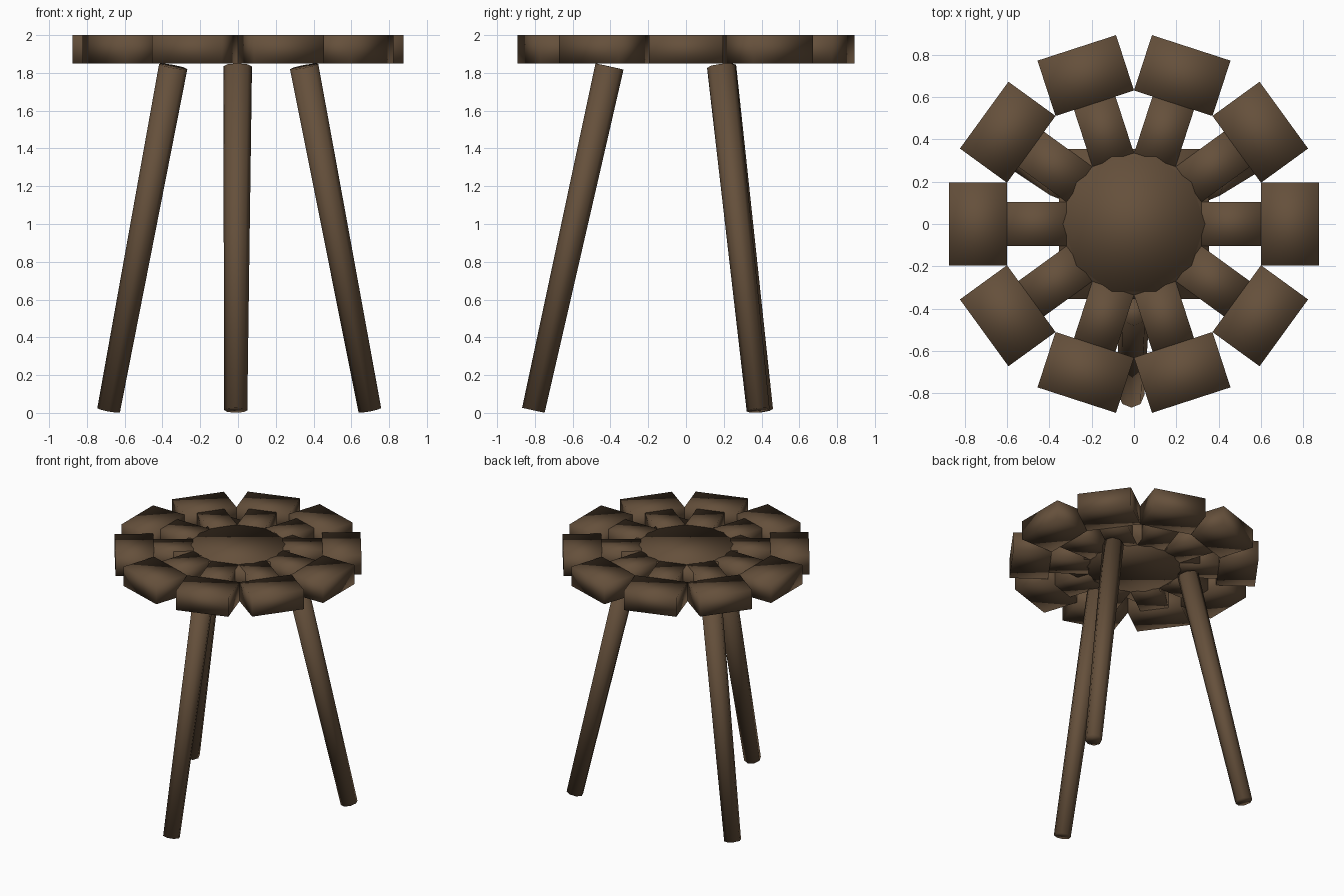
import bpy, bmesh, math
from mathutils import Matrix, Vector

cube = bpy.data.objects.get("Cube")
if cube:
    bpy.data.objects.remove(cube, do_unlink=True)

# Single wood colour
COLOUR = (0.13, 0.08, 0.044, 1.0)
wood = bpy.data.materials.new("dark_brown_wood")
wood.use_nodes = True
wood.diffuse_color = COLOUR
wood.node_tree.nodes["Principled BSDF"].inputs["Base Color"].default_value = COLOUR
wood.node_tree.nodes["Principled BSDF"].inputs["Roughness"].default_value = 0.8

TOP, BOTTOM = 2.0, 1.85
SIDES = 10


def finish(name, bm):
    """Turn a bmesh into a softly shaded wooden part."""
    bmesh.ops.recalc_face_normals(bm, faces=bm.faces)
    for face in bm.faces:
        face.smooth = True
    mesh = bpy.data.meshes.new(name)
    bm.to_mesh(mesh)
    bm.free()
    mesh.materials.append(wood)
    obj = bpy.data.objects.new(name, mesh)
    bpy.context.collection.objects.link(obj)
    return obj


def box(name, x0, x1, half_width, angle=0.0, inset=0.0):
    """Seat-height block from radius x0 to x1, turned about the centre."""
    bm = bmesh.new()
    size = Matrix.Diagonal((x1 - x0, 2 * half_width, TOP - BOTTOM - 2 * inset, 1))
    place = Matrix.Translation(((x0 + x1) / 2, 0, (TOP + BOTTOM) / 2))
    bmesh.ops.create_cube(bm, size=1, matrix=Matrix.Rotation(angle, 4, "Z") @ place @ size)
    return finish(name, bm)


def leg(name, foot, head):
    """Tapered eight-sided leg with ends cut square to its axis."""
    foot, head = Vector(foot), Vector(head)
    axis = head - foot
    bm = bmesh.new()
    turn = Vector((0, 0, 1)).rotation_difference(axis).to_matrix().to_4x4()
    bmesh.ops.create_cone(bm, cap_ends=True, segments=8, radius1=0.061, radius2=0.076,
                          depth=axis.length,
                          matrix=Matrix.Translation((foot + head) / 2) @ turn)
    return finish(name, bm)


# Ten-sided seat centre, flat sides facing the spokes
bm = bmesh.new()
bmesh.ops.create_cone(bm, cap_ends=True, segments=SIDES, radius1=0.336, radius2=0.336,
                      depth=TOP - BOTTOM,
                      matrix=Matrix.Translation((0, 0, (TOP + BOTTOM) / 2))
                      @ Matrix.Rotation(math.pi / SIDES, 4, "Z"))
finish("seat_centre", bm)

# Square core that ties the seat together
box("seat_core", -0.355, 0.355, 0.355, inset=0.001)

# Ring of spokes and outer blocks
for i in range(SIDES):
    angle = i * math.tau / SIDES
    box(f"spoke_{i + 1}", 0.319, 0.6, 0.103, angle)
    box(f"rim_block_{i + 1}", 0.6, 0.875, 0.195, angle)

# Three splayed legs
leg("front_leg", (-0.012, -0.808, 0.014), (-0.002, -0.405, 1.834))
leg("back_left_leg", (0.698, 0.382, 0.014), (0.35, 0.187, 1.834))
leg("back_right_leg", (-0.685, 0.4, 0.014), (-0.343, 0.19, 1.834))
